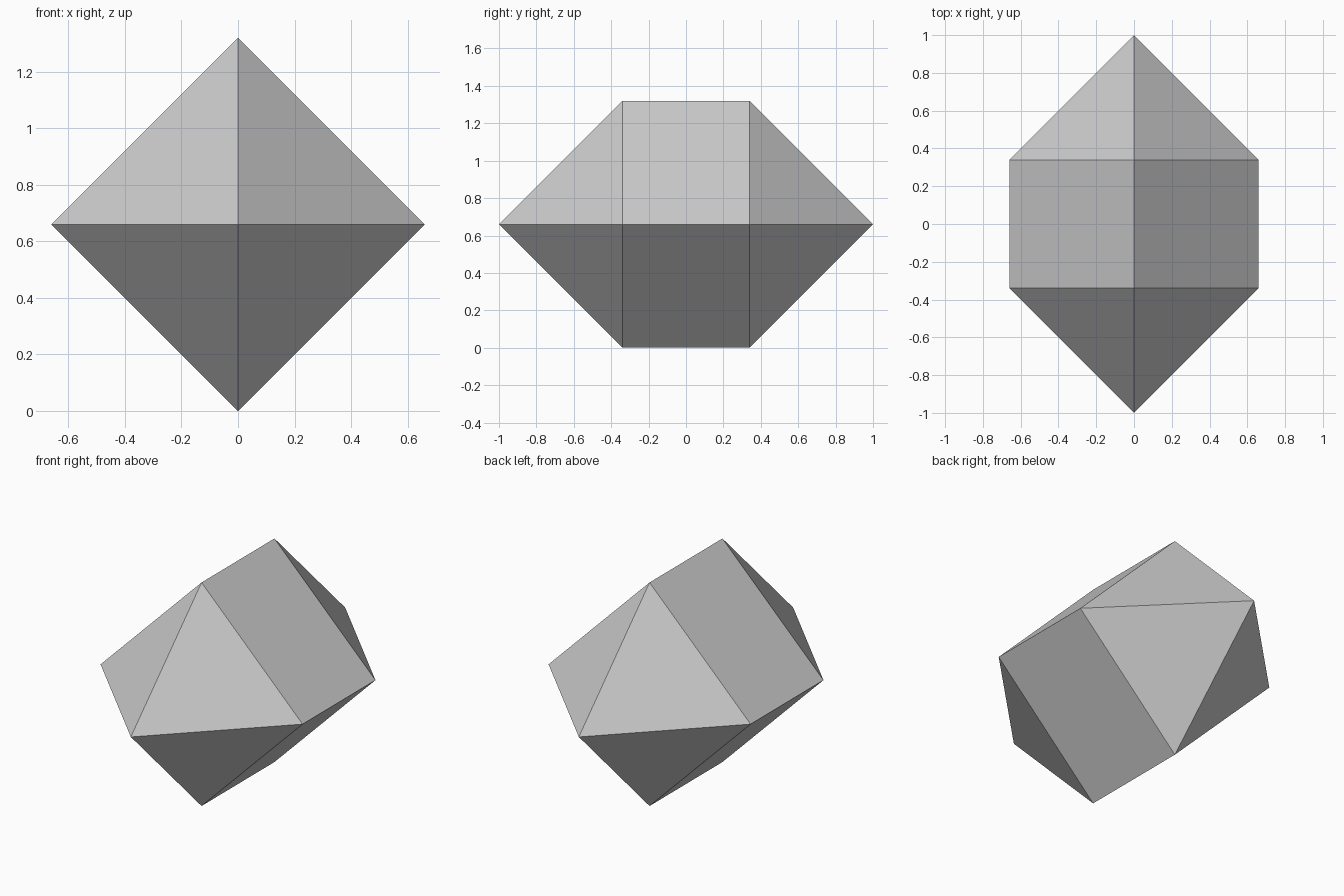
import bpy
import bmesh
from math import pi
from mathutils import Matrix

cube = bpy.data.objects.get("Cube")
if cube:
    bpy.data.objects.remove(cube, do_unlink=True)

RADIUS = 0.66        # half-diagonal of the square section
HALF_PRISM = 0.34    # half-length of the straight middle
TIP = 1.0            # distance of each point from the centre

# Single grey material
grey = bpy.data.materials.new("plain grey")
grey.use_nodes = True
color = (0.6, 0.6, 0.6, 1)
grey.diffuse_color = color
grey.node_tree.nodes["Principled BSDF"].inputs["Base Color"].default_value = color

# Square prism lying along y, standing on one edge
bm = bmesh.new()
lay_down = Matrix.Translation((0, 0, RADIUS)) @ Matrix.Rotation(pi / 2, 4, "X")
bmesh.ops.create_cone(bm, cap_ends=True, segments=4, radius1=RADIUS,
                      radius2=RADIUS, depth=2 * HALF_PRISM, matrix=lay_down)

# Pull each end cap out into a four-sided pyramid
bm.normal_update()
caps = [f for f in bm.faces if abs(f.normal.y) > 0.9]
for tip in bmesh.ops.poke(bm, faces=caps)["verts"]:
    tip.co = (0, TIP if tip.co.y > 0 else -TIP, RADIUS)
bmesh.ops.recalc_face_normals(bm, faces=bm.faces)

mesh = bpy.data.meshes.new("elongated_bipyramid")
bm.to_mesh(mesh)
bm.free()
mesh.materials.append(grey)
solid = bpy.data.objects.new("elongated_bipyramid", mesh)
bpy.context.collection.objects.link(solid)
